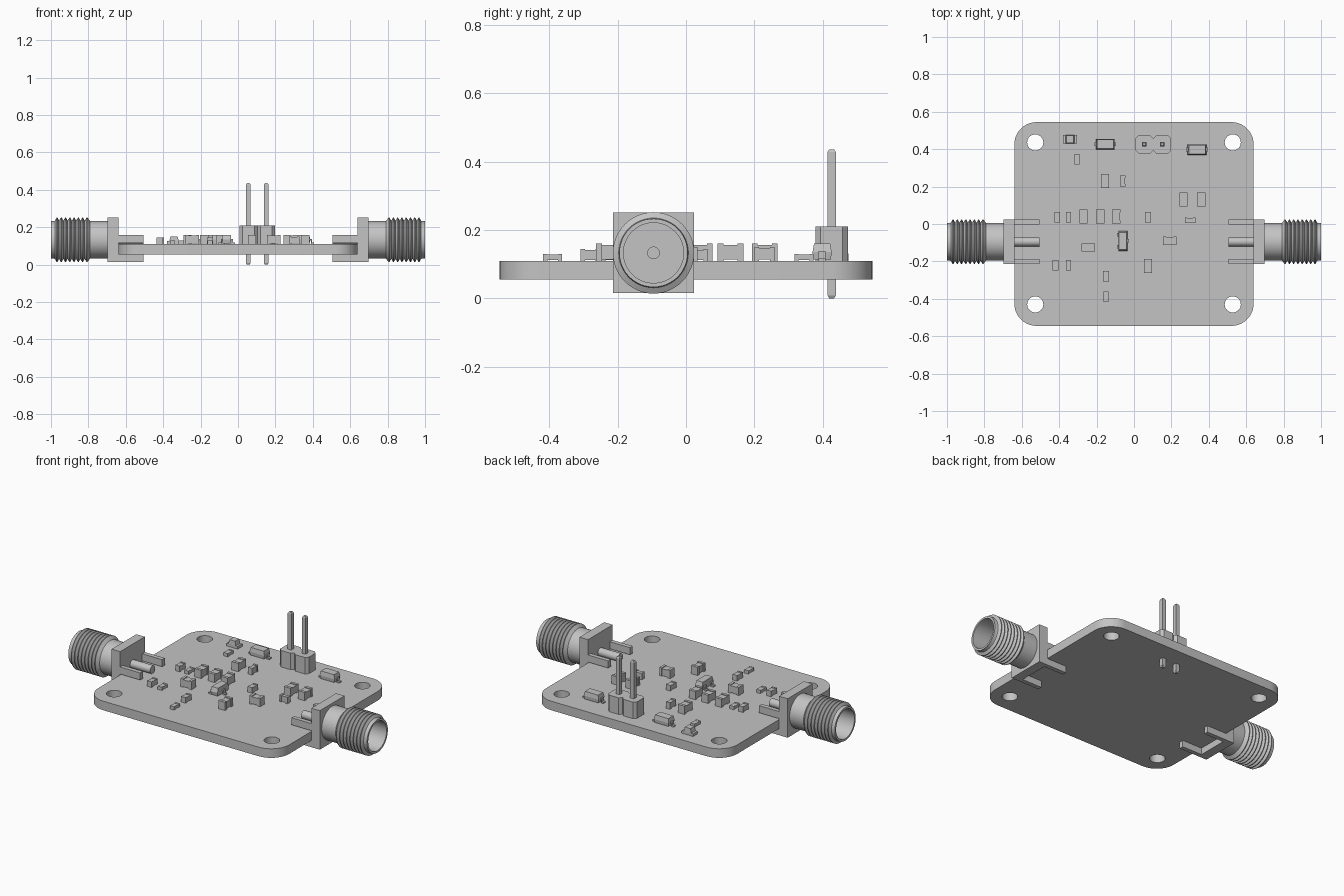
import bpy, bmesh, math
from mathutils import Matrix, Vector

if "Cube" in bpy.data.objects:
    bpy.data.objects.remove(bpy.data.objects["Cube"], do_unlink=True)

grey = bpy.data.materials.new("plain_grey")
grey.use_nodes = True
GREY = (0.55, 0.55, 0.55, 1)
grey.diffuse_color = GREY
grey.node_tree.nodes["Principled BSDF"].inputs["Base Color"].default_value = GREY

BOARD_TOP = 0.11
SMA_Y, SMA_Z = -0.095, 0.133


def finish(name, bm, smooth=False):
    bmesh.ops.recalc_face_normals(bm, faces=bm.faces)
    me = bpy.data.meshes.new(name)
    bm.to_mesh(me)
    bm.free()
    me.materials.append(grey)
    if smooth:
        me.shade_smooth()
        me.set_sharp_from_angle(angle=math.radians(28))
    ob = bpy.data.objects.new(name, me)
    bpy.context.collection.objects.link(ob)
    return ob


def box(bm, x0, x1, y0, y1, z0, z1, taper=(1, 1), chamfer=0):
    """Box between limits; the top is scaled by taper, upright edges chamfered."""
    centre = Vector(((x0 + x1) / 2, (y0 + y1) / 2, (z0 + z1) / 2))
    size = (x1 - x0, y1 - y0, z1 - z0)
    verts = bmesh.ops.create_cube(bm, size=1)["verts"]
    for v in verts:
        k = taper if v.co.z > 0 else (1, 1)
        v.co = Vector((v.co.x * size[0] * k[0], v.co.y * size[1] * k[1], v.co.z * size[2])) + centre
    if chamfer:
        edges = {e for v in verts for e in v.link_edges
                 if abs(e.verts[0].co.z - e.verts[1].co.z) > size[2] / 2}
        bmesh.ops.bevel(bm, geom=list(edges), offset=chamfer, segments=1, affect='EDGES')


def lathe(bm, profile, steps=48):
    """Spin (x, radius) points about the connector axis."""
    verts = [bm.verts.new((x, SMA_Y, SMA_Z + r)) for x, r in profile]
    edges = [bm.edges.new(p) for p in zip(verts, verts[1:])]
    bmesh.ops.spin(bm, geom=verts + edges, cent=(0, SMA_Y, SMA_Z), axis=(1, 0, 0),
                   angle=math.tau, steps=steps, use_merge=True)
    bmesh.ops.remove_doubles(bm, verts=bm.verts, dist=0.0002)


def arc(cx, cy, r, start, sweep, n):
    return [(cx + r * math.cos(start + sweep * i / n), cy + r * math.sin(start + sweep * i / n))
            for i in range(n + 1)]


# Circuit board with rounded corners and four mounting holes
curve = bpy.data.curves.new("board_outline", 'CURVE')
curve.dimensions = '2D'
curve.fill_mode = 'BOTH'
curve.extrude = 0.0275
outline = []
for i, (sx, sy) in enumerate([(1, 1), (-1, 1), (-1, -1), (1, -1)]):
    outline += arc(sx * 0.52, sy * 0.425, 0.12, i * math.pi / 2, math.pi / 2, 10)
holes = [arc(sx * 0.528, sy * 0.433 + 0.003, 0.043, 0, math.tau, 32)[:-1]
         for sx in (-1, 1) for sy in (-1, 1)]
for pts in [outline] + holes:
    spline = curve.splines.new('POLY')
    spline.points.add(len(pts) - 1)
    for p, (x, y) in zip(spline.points, pts):
        p.co = (x, y, 0, 1)
    spline.use_cyclic_u = True
helper = bpy.data.objects.new("board_helper", curve)
bpy.context.collection.objects.link(helper)
flat = bpy.data.meshes.new_from_object(helper.evaluated_get(bpy.context.evaluated_depsgraph_get()))
bm = bmesh.new()
bm.from_mesh(flat)
bmesh.ops.remove_doubles(bm, verts=bm.verts, dist=0.0001)
bmesh.ops.translate(bm, verts=bm.verts, vec=(0, 0, BOARD_TOP - 0.0275))
bpy.data.objects.remove(helper, do_unlink=True)
bpy.data.meshes.remove(flat)
finish("circuit_board", bm, smooth=True)

# Edge connectors, modelled on +x and mirrored
THREADS = 8
thread = [(0.79, 0.1)]
for i in range(THREADS):
    x = 0.797 + i * 0.0228
    thread += [(x + 0.009, 0.119), (x + 0.013, 0.119), (x + 0.0225, 0.102)]
barrel = [(0.69, 0), (0.69, 0.1)] + thread + [(0.985, 0.1), (1, 0.1), (1, 0.088),
          (0.85, 0.088), (0.85, 0.017), (0.78, 0.017), (0.78, 0)]
for side, s in (("left", 1), ("right", -1)):
    flange, body, pin = bmesh.new(), bmesh.new(), bmesh.new()
    box(flange, 0.64, 0.697, SMA_Y - 0.118, SMA_Y + 0.118, SMA_Z - 0.118, SMA_Z + 0.118)
    for y in (SMA_Y - 0.105, SMA_Y + 0.105):
        for z0, z1 in ((0.015, 0.055), (0.115, 0.158)):
            box(flange, 0.506, 0.645, y - 0.013, y + 0.013, z0, z1)
    lathe(body, barrel)
    lathe(pin, [(0.506, 0), (0.506, 0.024), (0.645, 0.024), (0.645, 0)], 24)
    for name, part in (("flange", flange), ("threaded_barrel", body), ("signal_pin", pin)):
        bmesh.ops.scale(part, verts=part.verts, vec=(s, 1, 1))
        finish(f"{side}_connector_{name}", part, smooth=name != "flange")

# Two-pin header
PIN_Y = 0.426
bm = bmesh.new()
for x in (0.055, 0.151):
    box(bm, x - 0.048, x + 0.048, PIN_Y - 0.048, PIN_Y + 0.048, BOARD_TOP, 0.21, chamfer=0.016)
finish("header_body", bm)
bm = bmesh.new()
for x in (0.055, 0.151):
    w = 0.012
    box(bm, x - w, x + w, PIN_Y - w, PIN_Y + w, 0.008, 0.428)
    box(bm, x - w, x + w, PIN_Y - w, PIN_Y + w, 0.428, 0.436, taper=(0.6, 0.6))
    box(bm, x - w * 0.6, x + w * 0.6, PIN_Y - w * 0.6, PIN_Y + w * 0.6, 0, 0.008, taper=(1.6, 1.6))
finish("header_pins", bm)


def chip(name, x, y, width, length, height, along_x=False, waist=0.0):
    """Surface-mount chip: two end caps joined by a slightly slimmer middle."""
    bm = bmesh.new()
    w, l, cap = width / 2, length / 2, length * 0.22
    top, dip = BOARD_TOP + height, height * 0.08
    box(bm, -w, w, -l, cap - l, BOARD_TOP, top)
    box(bm, -w, w, l - cap, l, BOARD_TOP, top)
    m = w * (1 - waist)
    box(bm, -m, m, cap - l, l - cap, BOARD_TOP + dip, top - dip)
    turn = Matrix.Rotation(math.pi / 2 if along_x else 0, 4, 'Z')
    bmesh.ops.transform(bm, matrix=Matrix.Translation((x, y, 0)) @ turn, verts=bm.verts)
    finish(name, bm)


# Chip parts grouped by size: width, length, height, waist, along x, places
GROUPS = {
    "large_capacitor": (0.044, 0.075, 0.05, 0.03, False,
                        [(-0.27, 0.04), (-0.18, 0.04), (-0.095, 0.04), (-0.155, 0.23),
                         (0.265, 0.13), (0.36, 0.13)]),
    "flat_capacitor": (0.044, 0.072, 0.05, 0.03, True, [(-0.245, -0.125), (0.19, -0.09)]),
    "inductor": (0.044, 0.075, 0.05, 0.2, False, [(0.075, -0.225)]),
    "small_inductor": (0.028, 0.058, 0.04, 0.2, False, [(-0.06, 0.23)]),
    "flat_inductor": (0.028, 0.055, 0.04, 0.2, True, [(0.3, 0.02)]),
    "small_capacitor": (0.03, 0.056, 0.034, 0, False,
                        [(-0.41, 0.035), (-0.42, -0.22), (0.075, 0.035), (-0.15, -0.28)]),
    "resistor": (0.028, 0.056, 0.02, 0, False,
                 [(-0.35, 0.035), (-0.35, -0.22), (-0.305, 0.345), (-0.15, -0.39)]),
}
for name, (w, l, h, waist, along_x, places) in GROUPS.items():
    for i, (x, y) in enumerate(places, 1):
        chip(f"{name}_{i}", x, y, w, l, h, along_x, waist)


def lead(bm, x, y, s, reach, half):
    """Bent lead leaving a body side at x towards direction s."""
    mid, end = x + s * reach * 0.4, x + s * reach
    z = BOARD_TOP
    box(bm, *sorted((x - s * 0.01, mid)), y - half, y + half, z + 0.02, z + 0.028)
    box(bm, *sorted((mid - s * 0.006, mid)), y - half, y + half, z, z + 0.028)
    box(bm, *sorted((mid - s * 0.006, end)), y - half, y + half, z, z + 0.008)


def moulded(name, x, y, wx, wy, leads):
    """Moulded package with drafted sides and bent leads."""
    bm = bmesh.new()
    a, b, mid = wx / 2, wy / 2, BOARD_TOP + 0.025
    box(bm, x - a * 0.92, x + a * 0.92, y - b * 0.92, y + b * 0.92, BOARD_TOP + 0.004, mid,
        taper=(1.08, 1.08))
    box(bm, x - a, x + a, y - b, y + b, mid, BOARD_TOP + 0.05, taper=(0.88, 0.85))
    for s, dy in leads:
        lead(bm, x + s * a, y + dy, s, 0.02, 0.01)
    finish(name, bm)


# Diodes and transistor
moulded("diode_1", -0.153, 0.427, 0.1, 0.056, [(-1, 0), (1, 0)])
moulded("diode_2", 0.337, 0.398, 0.1, 0.056, [(-1, 0), (1, 0)])
moulded("transistor", -0.06, -0.09, 0.048, 0.107, [(-1, 0.032), (-1, -0.032), (1, 0)])

# Indicator lamp: low end terminals and a tapered lens
bm = bmesh.new()
x, y = -0.342, 0.453
box(bm, x - 0.038, x + 0.038, y - 0.022, y + 0.022, BOARD_TOP, BOARD_TOP + 0.016)
box(bm, x - 0.025, x + 0.025, y - 0.022, y + 0.022, BOARD_TOP + 0.016, BOARD_TOP + 0.042,
    taper=(0.75, 0.9))
finish("indicator_lamp", bm)
